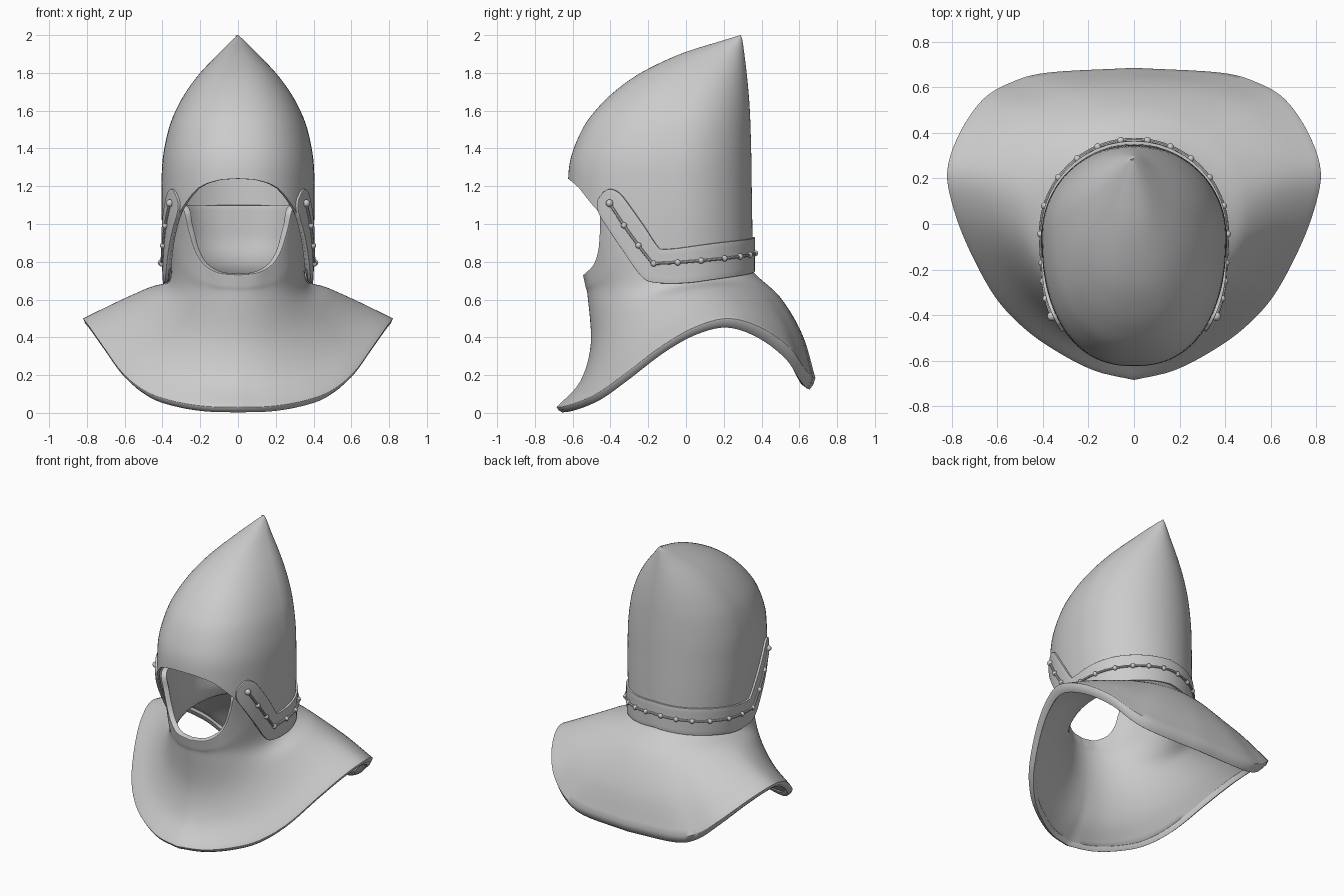
import bpy, bmesh, math
from mathutils import Vector

cube = bpy.data.objects.get("Cube")
if cube:
    bpy.data.objects.remove(cube, do_unlink=True)

steel = bpy.data.materials.new("steel grey")
steel.use_nodes = True
GREY = (0.6, 0.6, 0.6, 1)
steel.diffuse_color = GREY
steel.node_tree.nodes["Principled BSDF"].inputs["Base Color"].default_value = GREY


# ---- helpers ----
def spline(points, u):
    """Smooth curve through the points, u from 0 to 1."""
    pts = [Vector(p) for p in points]
    last = len(pts) - 1
    i = min(int(u * last), last - 1)
    f = u * last - i
    b, c = pts[i], pts[i + 1]
    a = pts[i - 1] if i else b * 2 - c
    d = pts[i + 2] if i + 2 <= last else c * 2 - b
    return b + (c - a) * (f / 2) + (a * 2 - b * 5 + c * 4 - d) * (f * f / 2) \
        + (b * 3 - a - c * 3 + d) * (f ** 3 / 2)


def lookup(table, key):
    """Linear lookup in rows sorted by rising first value."""
    if key <= table[0][0]:
        return table[0][1:]
    for lo, hi in zip(table, table[1:]):
        if key <= hi[0]:
            f = (key - lo[0]) / max(hi[0] - lo[0], 1e-9)
            return [p + (q - p) * f for p, q in zip(lo[1:], hi[1:])]
    return table[-1][1:]


def finish(obj):
    obj.data.materials.clear()
    obj.data.materials.append(steel)
    bpy.ops.object.select_all(action='DESELECT')
    obj.select_set(True)
    bpy.context.view_layer.objects.active = obj
    bpy.ops.object.convert(target='MESH')
    bpy.ops.object.shade_smooth_by_angle(angle=math.radians(40))


def mirrored_sheet(name, rows, thickness, bevel=0):
    """Half sheet from rows running top to bottom, mirrored and thickened."""
    bm = bmesh.new()
    grid = [[bm.verts.new(p) for p in row] for row in rows]
    for up, low in zip(grid, grid[1:]):
        for k in range(len(up) - 1):
            bm.faces.new((up[k], low[k], low[k + 1], up[k + 1]))
    bmesh.ops.remove_doubles(bm, verts=bm.verts, dist=1e-5)
    mesh = bpy.data.meshes.new(name)
    bm.to_mesh(mesh)
    bm.free()
    obj = bpy.data.objects.new(name, mesh)
    bpy.context.collection.objects.link(obj)
    obj.modifiers.new("mirror", 'MIRROR').merge_threshold = 0.0005
    solid = obj.modifiers.new("thickness", 'SOLIDIFY')
    solid.thickness, solid.offset = thickness, -1
    if bevel:
        edge = obj.modifiers.new("rounded edge", 'BEVEL')
        edge.width, edge.segments = bevel, 3
        edge.limit_method = 'ANGLE'
        edge.angle_limit = math.radians(50)
    finish(obj)


# ---- skull section: height, front y, back y, half width ----
SKULL = [(2, .29, .29, 0), (1.97, .19, .299, .035), (1.9, -.03, .309, .105),
         (1.8, -.24, .321, .2), (1.7, -.38, .331, .275), (1.6, -.48, .338, .33),
         (1.5, -.55, .342, .368), (1.35, -.61, .346, .398),
         (1.2, -.625, .348, .405), (1.0, -.62, .351, .403), (.7, -.6, .353, .385)]
SECTION = sorted(tuple(spline(SKULL, k / 100)) for k in range(101))
BULGE = 2.3


def shell(t, z, off=0.0):
    """Point on the skull at angle t (0 front, pi back)."""
    front, back, half = lookup(SECTION, z)
    mid = front + (back - front) * .59
    s, c = max(math.sin(t), 0), math.cos(t)
    if c > 0:
        return Vector(((half + off) * s ** (2 / BULGE),
                       mid - (mid - front + off) * c ** (2 / BULGE), z))
    return Vector(((half + off) * s, mid - (back - mid + off) * c, z))


def angle_at(y):
    front, back, half = lookup(SECTION, 1.0)
    mid = front + (back - front) * .59
    if y < mid:
        return math.acos(min((mid - y) / (mid - front), 1) ** (BULGE / 2))
    return math.acos(-min((y - mid) / (back - mid), 1))


def by_angle(points):
    return [(angle_at(y), z) for y, z in points]


# ---- helmet skull, cut away over the face ----
brim = by_angle([(-.62, 1.24), (-.612, 1.235), (-.587, 1.215), (-.56, 1.19),
                 (-.529, 1.15), (-.455, 1.06), (-.37, .92), (-.27, .76),
                 (-.18, .7), (0, .695), (.2, .725), (.36, .755)])
COLS, ROWS = 64, 44
rows = []
for r in range(ROWS + 1):
    row = []
    for k in range(COLS + 1):
        t = math.pi * k / COLS
        low = lookup(brim, t)[0]
        row.append(shell(t, 2 - (2 - low) * (r / ROWS) ** 1.5))
    rows.append(row)
mirrored_sheet("helmet_skull", rows, .015)

# ---- band around the brow and nape ----
upper = by_angle([(-.425, 1.17), (-.39, 1.185), (-.345, 1.165), (-.3, 1.11),
                  (-.22, .99), (-.155, .885), (-.12, .867), (0, .878),
                  (.2, .905), (.36, .93)])
lower = by_angle([(-.455, 1.13), (-.46, 1.09), (-.445, 1.04), (-.41, .98),
                  (-.33, .85), (-.25, .73), (-.18, .69), (0, .688),
                  (.2, .715), (.36, .75)])
rows = []
for r in range(7):
    row = []
    for k in range(61):
        t, z = spline(upper, k / 60).lerp(spline(lower, k / 60), r / 6)
        row.append(shell(min(t, math.pi), z, .013))
    rows.append(row)
mirrored_sheet("band", rows, .018, .005)

# ---- cord and beads along the band ----
cord_line = by_angle([(-.39, 1.11), (-.18, .79), (.06, .805), (.36, .85)])


def on_cord(t):
    return shell(t, lookup(cord_line, t)[0], .018)


start = cord_line[0][0]
path = [on_cord(start + (math.pi - start) * k / 50) for k in range(51)]
path += [Vector((-p.x, p.y, p.z)) for p in reversed(path[:-1])]
curve = bpy.data.curves.new("cord", 'CURVE')
curve.dimensions = '3D'
curve.bevel_depth, curve.bevel_resolution, curve.use_fill_caps = .008, 2, True
line = curve.splines.new('POLY')
line.points.add(len(path) - 1)
for point, p in zip(line.points, path):
    point.co = (*p, 1)
cord = bpy.data.objects.new("cord", curve)
bpy.context.collection.objects.link(cord)
finish(cord)

bm = bmesh.new()
for n, y in enumerate((-.39, -.32, -.25, -.175, -.05, .07, .19, .27, .32, .347)):
    p = on_cord(angle_at(y))
    for side in (1, -1):
        ball = bmesh.ops.create_uvsphere(bm, u_segments=12, v_segments=8,
                                         radius=.02 if n == 0 else .016)
        bmesh.ops.translate(bm, verts=ball["verts"], vec=(side * p.x, p.y, p.z))
mesh = bpy.data.meshes.new("beads")
bm.to_mesh(mesh)
bm.free()
beads = bpy.data.objects.new("beads", mesh)
bpy.context.collection.objects.link(beads)
finish(beads)

# ---- neck and shoulder cape: face edge, then hidden ring inside the skull ----
TOP = [(0, -.545, .73), (.105, -.53, .742), (.18, -.49, .785), (.228, -.465, .86),
       (.262, -.455, .97), (.292, -.44, 1.085), (.34, -.28, 1.1), (.365, -.1, 1.1),
       (.355, .03, 1.1), (.32, .15, 1.1), (.24, .25, 1.1), (.13, .305, 1.1),
       (0, .32, 1.1)]
# ---- outer hem of the cape, front to back ----
HEM = [(0, -.685, .03), (.17, -.645, .035), (.33, -.565, .06), (.48, -.46, .11),
       (.61, -.32, .21), (.72, -.12, .36), (.79, .06, .46), (.82, .23, .5),
       (.765, .4, .45), (.66, .55, .345), (.53, .625, .24), (.37, .665, .195),
       (0, .685, .185)]
columns = []
for k in range(61):
    u = k / 60
    s, c = math.sin(math.pi * u), math.cos(math.pi * u)
    top, hem = spline(TOP, u), spline(HEM, u)
    neck = Vector((.365 * s, -.09 - .43 * c, .69 - .08 * c))
    pull = Vector((.54 * s, .086 - .53 * c, .62 - .18 * c - .245 * c * c))
    flare = [neck * (1 - f) ** 2 + pull * (2 * f * (1 - f)) + hem * f * f
             for f in (0, .33, .67, 1)]
    column = [spline([top, top.lerp(neck, .5)] + flare, r / 30) for r in range(31)]
    # rolled underside of the hem
    for inset, drop in ((.985, .55), (.955, 1)):
        column.append(Vector((hem.x * inset, hem.y * inset,
                              hem.z - drop * (.045 - .017 * c))))
    if k in (0, 60):
        for p in column:
            p.x = 0
    columns.append(column)
mirrored_sheet("neck_cape", list(zip(*columns)), .035, .01)
